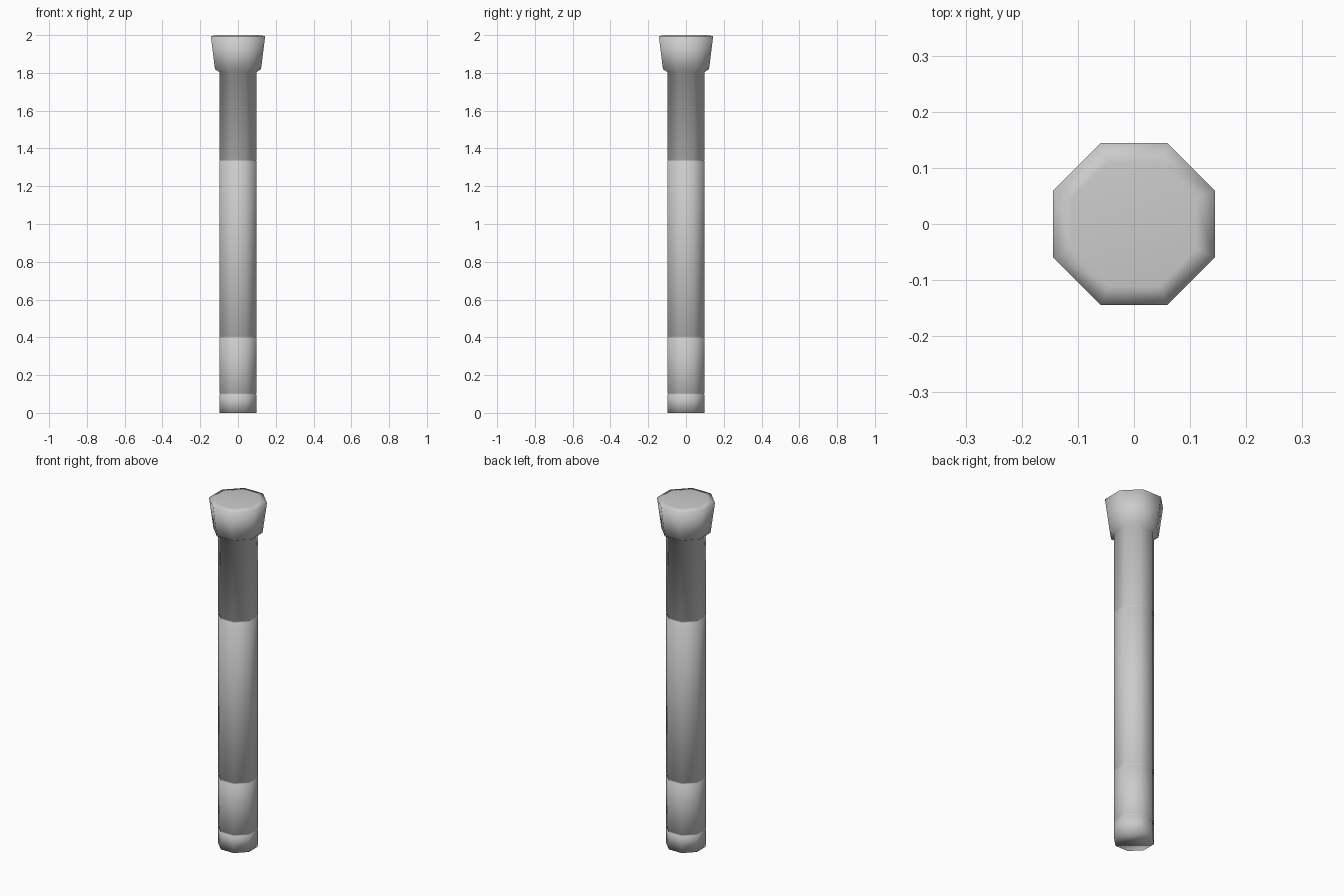
import bpy, bmesh
from math import cos, sin, pi

if "Cube" in bpy.data.objects:
    bpy.data.objects.remove(bpy.data.objects["Cube"])

SIDES = 8
grey = bpy.data.materials.new("light_grey")
grey.use_nodes = True
COLOUR = (0.6, 0.6, 0.6, 1)
grey.diffuse_color = COLOUR
grey.node_tree.nodes["Principled BSDF"].inputs["Base Color"].default_value = COLOUR


def lathe(name, profile):
    """Eight-sided smooth solid from (flat-to-flat half width, height) pairs."""
    bm = bmesh.new()
    rings = []
    for half, z in profile:
        r = half / cos(pi / SIDES)
        angles = [(i + 0.5) * 2 * pi / SIDES for i in range(SIDES)]
        rings.append([bm.verts.new((r * cos(a), r * sin(a), z)) for a in angles])
    for low, high in zip(rings, rings[1:]):
        for i in range(SIDES):
            j = (i + 1) % SIDES
            bm.faces.new((low[i], low[j], high[j], high[i]))
    bm.faces.new(rings[0][::-1])
    bm.faces.new(rings[-1])
    for face in bm.faces:
        face.smooth = True
    mesh = bpy.data.meshes.new(name)
    bm.to_mesh(mesh)
    bm.free()
    mesh.materials.append(grey)
    obj = bpy.data.objects.new(name, mesh)
    bpy.context.collection.objects.link(obj)


# Pole sections are split by shallow grooves; the flared head closes the top
HALF, GROOVE, LIP = 0.099, 0.095, 0.004
profile = [(HALF, 0)]
for z in (0.1, 0.4, 1.335):
    profile += [(HALF, z - LIP), (GROOVE, z), (HALF, z + LIP)]
profile += [(HALF, 1.805), (0.122, 1.82), (0.144, 1.995), (0.11, 2.0)]
lathe("pole_with_head", profile)
